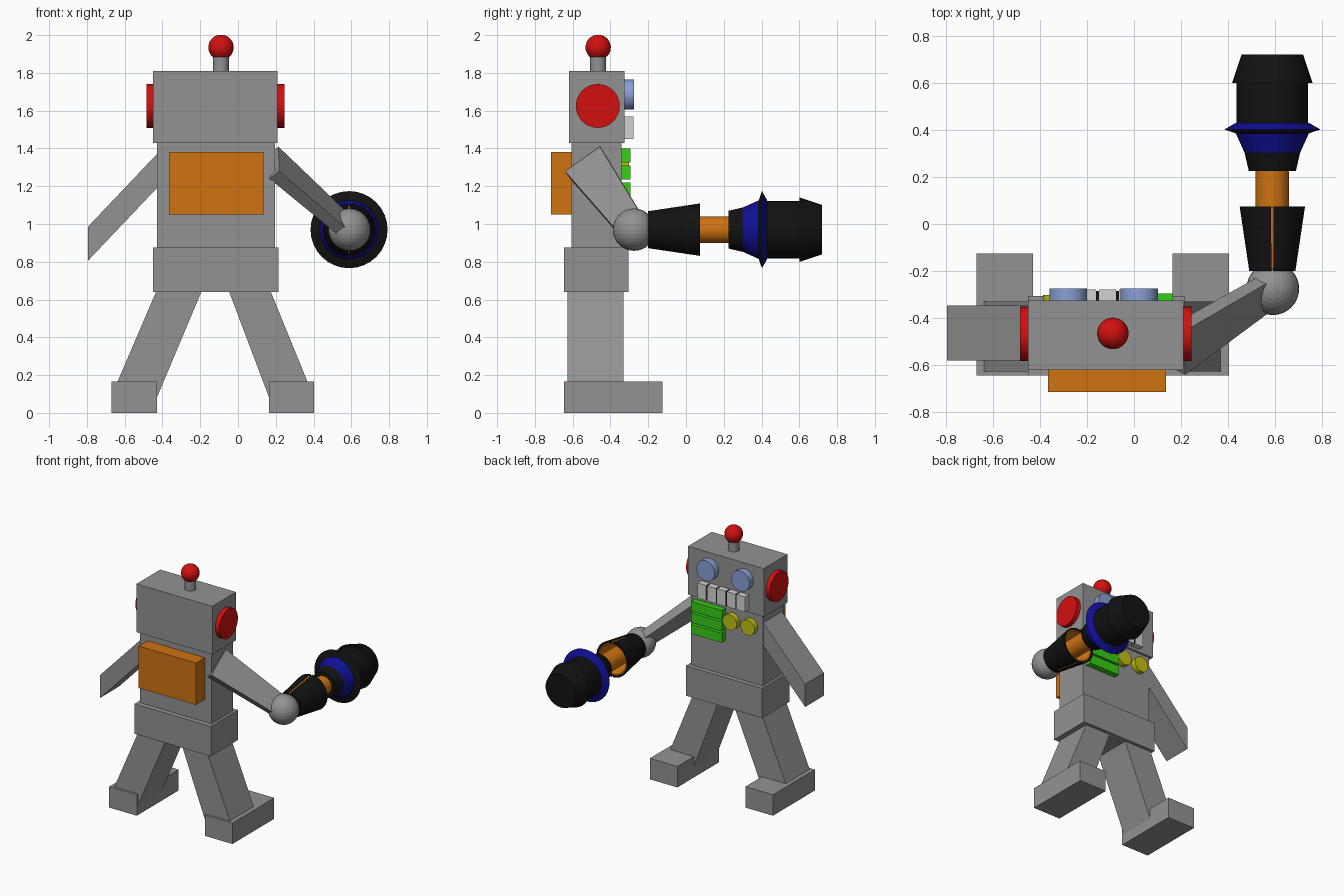
import bpy, bmesh, math
from mathutils import Vector

if "Cube" in bpy.data.objects:
    bpy.data.objects.remove(bpy.data.objects["Cube"])


def mat(name, r, g, b):
    m = bpy.data.materials.new(name)
    m.diffuse_color = (r, g, b, 1)
    m.use_nodes = True
    m.node_tree.nodes["Principled BSDF"].inputs["Base Color"].default_value = m.diffuse_color
    return m


GREY = mat("grey metal", 0.29, 0.29, 0.29)
RED = mat("red", 0.65, 0.005, 0.005)
ORANGE = mat("orange", 0.62, 0.17, 0.006)
BLACK = mat("black", 0.006, 0.006, 0.006)
NAVY = mat("navy blue", 0.005, 0.005, 0.30)
PALE = mat("pale blue", 0.25, 0.35, 0.66)
YELLOW = mat("yellow", 0.55, 0.53, 0.006)
GREEN = mat("green", 0.04, 0.62, 0.008)
WHITE = mat("white", 0.65, 0.65, 0.65)


def finish(name, bm, mats, smooth=False):
    bmesh.ops.recalc_face_normals(bm, faces=bm.faces)
    me = bpy.data.meshes.new(name)
    bm.to_mesh(me)
    bm.free()
    ob = bpy.data.objects.new(name, me)
    bpy.context.collection.objects.link(ob)
    for m in mats:
        me.materials.append(m)
    if smooth:
        bpy.ops.object.select_all(action='DESELECT')
        ob.select_set(True)
        bpy.context.view_layer.objects.active = ob
        bpy.ops.object.shade_smooth_by_angle(angle=math.radians(20))
    return ob


def hull8(name, lo, hi, m):
    """Box-like solid joining two matching quads."""
    bm = bmesh.new()
    a = [bm.verts.new(p) for p in lo]
    b = [bm.verts.new(p) for p in hi]
    bm.faces.new(a)
    bm.faces.new(b)
    for i in range(4):
        j = (i + 1) % 4
        bm.faces.new((a[i], a[j], b[j], b[i]))
    return finish(name, bm, [m])


def box(name, x, y, z, m):
    def quad(h):
        return [(x[0], y[0], h), (x[1], y[0], h), (x[1], y[1], h), (x[0], y[1], h)]
    return hull8(name, quad(z[0]), quad(z[1]), m)


def slab(name, pts, y, m):
    """Four-point xz outline extruded along y."""
    return hull8(name, [(px, y[0], pz) for px, pz in pts],
                 [(px, y[1], pz) for px, pz in pts], m)


def lathe(name, origin, axis, profile, mats, bands=None, seg=32, start=0.0, sweep=math.tau):
    """Spin (distance, radius) points about an axis; bands give material per step."""
    o, d = Vector(origin), Vector(axis)
    u = Vector((0, 0, 1)) if abs(d.z) < 0.5 else Vector((1, 0, 0))
    v = d.cross(u)
    full = sweep > 6.28
    bm = bmesh.new()
    n = seg if full else seg + 1
    rings = []
    for t, r in profile:
        if r == 0:
            rings.append([bm.verts.new(o + d * t)] * n)
        else:
            rings.append([bm.verts.new(o + d * t + r * (u * math.cos(start + sweep * i / seg)
                          + v * math.sin(start + sweep * i / seg))) for i in range(n)])
    for k in range(len(rings) - 1):
        for i in range(seg):
            j = (i + 1) % n
            quad = [rings[k][i], rings[k][j], rings[k + 1][j], rings[k + 1][i]]
            f = bm.faces.new(list(dict.fromkeys(quad)))
            f.material_index = bands[k] if bands else 0
    return finish(name, bm, mats, True)


def disc(name, c, axis, r, depth, m):
    return lathe(name, c, axis, [(0, 0), (0, r), (depth, r), (depth, 0)], [m])


def ball(name, c, r, m, smooth):
    bm = bmesh.new()
    bmesh.ops.create_uvsphere(bm, u_segments=32, v_segments=16, radius=r)
    bmesh.ops.translate(bm, verts=bm.verts, vec=c)
    return finish(name, bm, [m], smooth)


# Head, torso, waist and back pack
box("head", (-0.45, 0.21), (-0.62, -0.325), (1.43, 1.81), GREY)
box("torso", (-0.43, 0.195), (-0.605, -0.342), (0.875, 1.43), GREY)
box("waist", (-0.45, 0.215), (-0.645, -0.305), (0.64, 0.875), GREY)
box("back_pack", (-0.365, 0.135), (-0.715, -0.605), (1.05, 1.38), ORANGE)

# Antenna and ear discs
disc("antenna_stem", (-0.09, -0.465, 1.80), (0, 0, 1), 0.042, 0.09, GREY)
ball("antenna_ball", (-0.09, -0.465, 1.935), 0.067, RED, True)
disc("ear_left", (-0.45, -0.467, 1.625), (-1, 0, 0), 0.116, 0.035, RED)
disc("ear_right", (0.21, -0.467, 1.625), (1, 0, 0), 0.116, 0.035, RED)

# Eyes and mouth
for i, x in enumerate((-0.28, 0.022)):
    disc(f"eye_{i}", (x, -0.33, 1.685), (0, 1, 0), 0.08, 0.055, PALE)
box("mouth_back", (-0.315, 0.09), (-0.33, -0.284), (1.455, 1.565), BLACK)
for k in range(-2, 3):
    c = -0.1125 + 0.085 * k
    box(f"tooth_{k + 2}", (c - 0.037, c + 0.037), (-0.33, -0.278), (1.45, 1.57), WHITE)

# Chest bars and buttons
for k in range(3):
    z = 1.145 + 0.09 * k
    box(f"chest_bar_{k}", (-0.105, 0.165), (-0.345, -0.295), (z, z + 0.075), GREEN)
for i, x in enumerate((-0.168, -0.325)):
    disc(f"button_{i}", (x, -0.345, 1.32), (0, 1, 0), 0.061, 0.043, YELLOW)

# Legs and feet
slab("leg_left", [(-0.43, 0.65), (-0.19, 0.65), (-0.43, 0.08), (-0.64, 0.16)], (-0.627, -0.33), GREY)
slab("leg_right", [(0.17, 0.65), (-0.05, 0.65), (0.165, 0.08), (0.37, 0.16)], (-0.627, -0.33), GREY)
box("foot_left", (-0.67, -0.43), (-0.645, -0.125), (0, 0.165), GREY)
box("foot_right", (0.163, 0.403), (-0.645, -0.125), (0, 0.165), GREY)

# Hanging arm
slab("arm_left", [(-0.42, 1.38), (-0.42, 1.20), (-0.795, 0.805), (-0.795, 0.985)], (-0.58, -0.347), GREY)

# Reaching arm with ball joint
shoulder, elbow = Vector((0.19, -0.535, 1.325)), Vector((0.59, -0.275, 0.97))
d = (elbow - shoulder).normalized()
w = Vector((0.13, 0.89, 0.43))
w = (w - d * w.dot(d)).normalized()
t = d.cross(w)


def section(c, hw, ht):
    return [c + w * a * hw + t * b * ht for a, b in ((-1, -1), (1, -1), (1, 1), (-1, 1))]


hull8("arm_right", section(shoulder, 0.113, 0.035), section(elbow, 0.075, 0.03), GREY)
ball("elbow_ball", elbow, 0.112, GREY, False)

# Split forearm sleeve with orange lining
O, Y = (0.588, 0, 0.97), (0, 1, 0)
sleeve = [(-0.2, 0.08), (-0.2, 0.098), (0.075, 0.139), (0.075, 0.124), (-0.2, 0.08)]
for i in range(2):
    lathe(f"forearm_sleeve_{i}", O, Y, sleeve, [BLACK], seg=20,
          start=i * math.pi + 0.04, sweep=math.pi - 0.08)
lathe("forearm_lining", O, Y, [(-0.19, 0), (-0.19, 0.086), (0.07, 0.126), (0.07, 0.116),
                               (-0.12, 0.075)], [ORANGE])
disc("wrist_rod", (0.588, -0.18, 0.97), Y, 0.071, 0.42, ORANGE)

# Blaster hand: collar, flange and muzzle
lathe("blaster_hand", O, Y,
      [(0.225, 0), (0.225, 0.1), (0.303, 0.118), (0.385, 0.155), (0.402, 0.204), (0.43, 0.155),
       (0.43, 0.152), (0.6, 0.152), (0.6, 0.171), (0.72, 0.131), (0.72, 0)],
      [BLACK, NAVY], bands=[0, 0, 1, 0, 1, 0, 0, 0, 0, 0])
